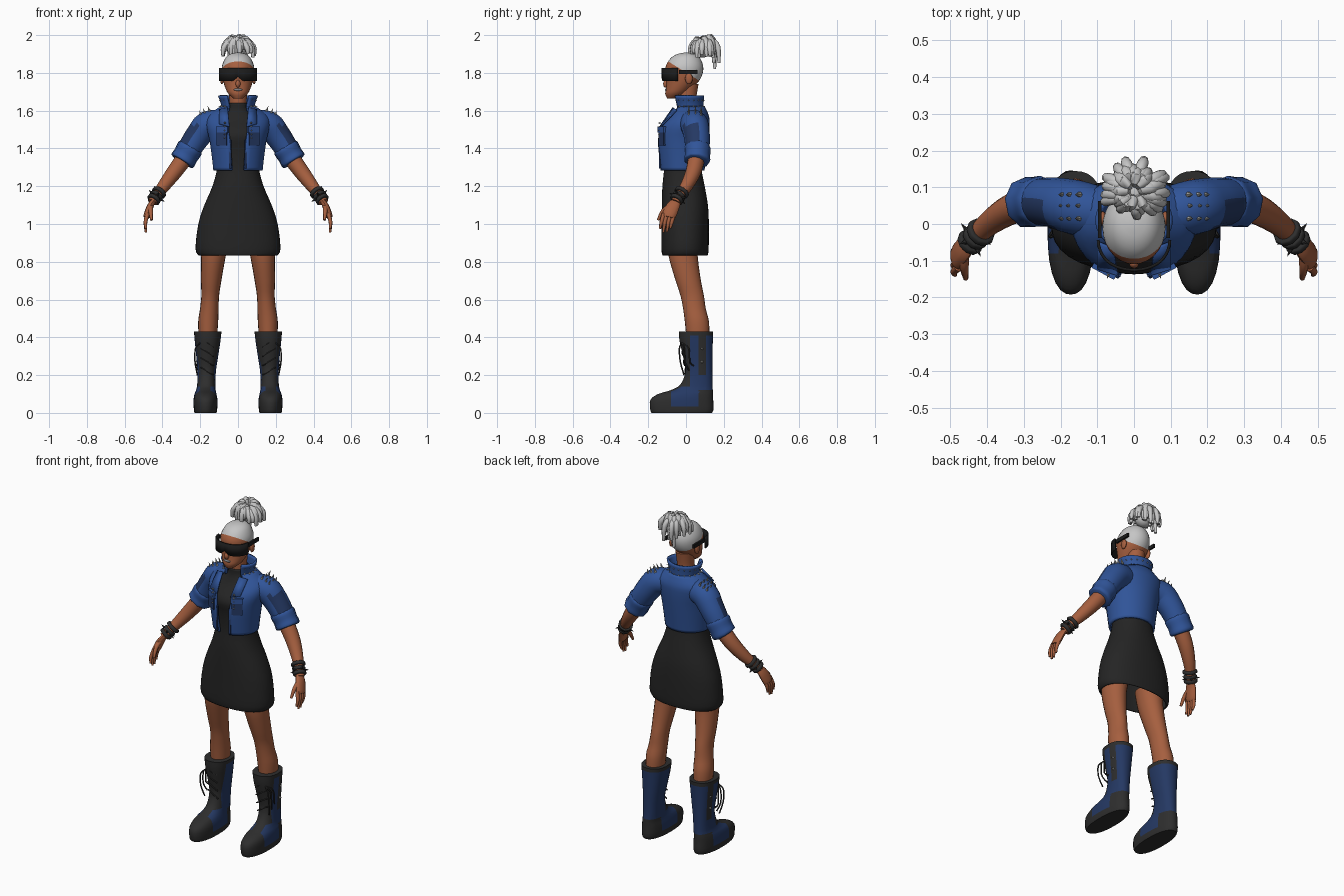
import bpy, bmesh, random
from math import sin, cos, pi, radians, exp
from mathutils import Vector as V, Matrix

cube = bpy.data.objects.get("Cube")
if cube:
    bpy.data.objects.remove(cube)
random.seed(4)


def material(name, *rgb):
    m = bpy.data.materials.new(name)
    m.use_nodes = True
    m.diffuse_color = (*rgb, 1)
    m.node_tree.nodes["Principled BSDF"].inputs["Base Color"].default_value = (*rgb, 1)
    return m


SKIN = material("warm brown skin", .38, .115, .05)
HAIR = material("silver hair", .56, .56, .56)
BLUE = material("blue denim", .03, .09, .32)
NAVY = material("dark denim", .018, .04, .125)
CLOTH = material("black cloth", .018, .018, .018)
LEATHER = material("charcoal leather", .027, .027, .027)
LENS = material("black lens", .011, .011, .011)
METAL = material("grey metal", .4, .4, .38)
LIP = material("grey lipstick", .22, .22, .23)


def finish(name, bm, mats, mirror=False, thick=0, angle=50):
    bmesh.ops.recalc_face_normals(bm, faces=bm.faces)
    me = bpy.data.meshes.new(name)
    bm.to_mesh(me)
    bm.free()
    ob = bpy.data.objects.new(name, me)
    bpy.context.collection.objects.link(ob)
    for m in mats:
        me.materials.append(m)
    if thick:
        mod = ob.modifiers.new("thickness", 'SOLIDIFY')
        mod.thickness, mod.offset = thick, 0
    if mirror:
        ob.modifiers.new("mirror", 'MIRROR')
    bpy.ops.object.select_all(action='DESELECT')
    ob.select_set(True)
    bpy.context.view_layer.objects.active = ob
    bpy.ops.object.shade_smooth_by_angle(angle=radians(angle))
    return ob


def smooth(rows, k=3):
    # Catmull-Rom interpolation of table rows
    out, last = [], len(rows) - 1
    for i in range(last):
        quad = [rows[max(0, min(last, i + j))] for j in (-1, 0, 1, 2)]
        for s in range(k):
            t = s / k
            out.append([b + t / 2 * (c - a + t * (2*a - 5*b + 4*c - d + t * (3*(b - c) + d - a)))
                        for a, b, c, d in zip(*quad)])
    return out + [list(rows[last])]


def sweep(bm, frames, n, power=2, caps=True):
    # frames: centre, two half axes, angular gap at the front
    rings = []
    for c, u, v, gap in frames:
        ring = []
        for i in range(n + (1 if gap else 0)):
            a = -pi / 2 + gap + (2 * pi - 2 * gap) * i / n
            f = (abs(cos(a)) ** power + abs(sin(a)) ** power) ** (-1 / power)
            ring.append(bm.verts.new(c + u * cos(a) * f + v * sin(a) * f))
        rings.append(ring)
    size = len(rings[0])
    for lo, hi in zip(rings, rings[1:]):
        for i in range(size if size == n else n):
            j = (i + 1) % size
            bm.faces.new((lo[i], lo[j], hi[j], hi[i]))
    if caps:
        bm.faces.new(rings[0])
        bm.faces.new(rings[-1])


def loft(name, rows, mats, n=28, power=2, caps=True, cuts=(), rule=None, **kw):
    # rows: z, x, y, half width, half depth, optional gap
    bm = bmesh.new()
    frames = [(V((r[1], r[2], r[0])), V((r[3], 0, 0)), V((0, r[4], 0)), r[5] if len(r) > 5 else 0)
              for r in smooth(rows)]
    sweep(bm, frames, n, power, caps)
    for co, no in cuts:
        bmesh.ops.bisect_plane(bm, geom=bm.verts[:] + bm.edges[:] + bm.faces[:],
                               plane_co=co, plane_no=no, dist=1e-5)
    for f in bm.faces:
        f.material_index = rule(f.calc_center_median()) if rule else 0
    return finish(name, bm, mats, **kw)


def add_tube(bm, rows, n=12, ref=(0, 1, 0), flat=1):
    # rows: x, y, z, radius
    pts = smooth(rows)
    frames = []
    for i, p in enumerate(pts):
        d = V(pts[min(i + 1, len(pts) - 1)][:3]) - V(pts[max(i - 1, 0)][:3])
        u = d.cross(V(ref)).normalized()
        v = d.cross(u).normalized()
        frames.append((V(p[:3]), u * p[3] * flat, v * p[3], 0))
    sweep(bm, frames, n)


def tubes(name, paths, mat, n=12, flat=1, ref=(0, 1, 0), mirror=True):
    bm = bmesh.new()
    for rows in paths:
        add_tube(bm, rows, n, ref, flat)
    return finish(name, bm, [mat], mirror)


def spikes(name, items, mat, r, h, mirror=True):
    bm = bmesh.new()
    for loc, d in items:
        m = Matrix.Translation(loc) @ V(d).to_track_quat('Z', 'Y').to_matrix().to_4x4()
        bmesh.ops.create_cone(bm, segments=6, radius1=r, radius2=0, depth=h, cap_ends=True,
                              matrix=m @ Matrix.Translation((0, 0, h / 3)))
    return finish(name, bm, [mat], mirror, angle=20)


def ball(name, loc, scale, mat, mirror=False):
    bm = bmesh.new()
    bmesh.ops.create_uvsphere(bm, u_segments=14, v_segments=8, radius=1,
                              matrix=Matrix.Translation(loc) @ Matrix.Diagonal((*scale, 1)))
    return finish(name, bm, [mat], mirror)


def box(name, loc, size, mat, turn=0):
    bm = bmesh.new()
    bmesh.ops.create_cube(bm, size=1, matrix=Matrix.Translation(loc) @ Matrix.Rotation(turn, 4, 'Z')
                          @ Matrix.Diagonal((*size, 1)))
    return finish(name, bm, [mat], True)


# Head with cropped hair above a slanted hairline
hairline = V((0, .62, 1))
loft("head", [(1.665, 0, -.075, .025, .025), (1.69, 0, -.055, .052, .055), (1.72, 0, -.036, .067, .07),
              (1.76, 0, -.016, .079, .087), (1.8, 0, -.01, .085, .099), (1.84, 0, -.008, .084, .098),
              (1.88, 0, -.003, .066, .076), (1.9, 0, 0, .042, .045), (1.907, 0, 0, .01, .01)],
     [SKIN, HAIR], cuts=[((0, 0, 1.802), hairline)], rule=lambda c: int(c.dot(hairline) > 1.802))
loft("neck", [(1.58, 0, .012, .05, .05), (1.65, 0, .003, .046, .05), (1.74, 0, .01, .05, .056)], [SKIN])
ball("nose", (0, -.108, 1.742), (.013, .013, .02), SKIN)
ball("lips", (0, -.101, 1.711), (.024, .011, .008), LIP)
ball("ears", (.085, .015, 1.77), (.01, .02, .03), SKIN, True)

# Wraparound sunglasses with a nose notch
bm = bmesh.new()
cols = []
for i in range(25):
    a = radians(-85 + 170 * i / 24)
    x, y = .098 * sin(a), -.025 - .1 * cos(a) ** .7
    low = 1.757 + .022 * exp(-(x / .016) ** 2)
    cols.append([bm.verts.new((x, y, z)) for z in (low, 1.825)])
for p, q in zip(cols, cols[1:]):
    bm.faces.new((p[0], q[0], q[1], p[1]))
finish("sunglasses", bm, [LENS], thick=.008)
box("sunglasses_temples", (.093, .012, 1.805), (.01, .1, .022), LENS)

# Gathered locks spilling from a bun
ball("bun_core", (0, .085, 1.925), (.05, .05, .045), HAIR)
bm = bmesh.new()
for i in range(34):
    a = i * 2.4
    reach = random.uniform(.05, .09)
    ca, sa = cos(a), sin(a)
    drop = random.uniform(.01, .05) + max(0, sa) * random.uniform(.02, .1)
    top = 2.03 - reach * .75
    add_tube(bm, [(.015 * ca, .085 + .015 * sa, 1.9, .012),
                  (reach * .5 * ca, .095 + reach * .5 * sa, top, .015),
                  (reach * ca, .1 + reach * .85 * sa, top - .03, .015),
                  (reach * 1.08 * ca, .1 + reach * .92 * sa, top - .04 - drop, .008)],
             8, (-sa, ca, 0))
finish("hair_locks", bm, [HAIR])

# High-necked dress
loft("dress", [(.835, 0, -.005, .205, .117), (.87, 0, -.005, .222, .122), (1, 0, -.004, .207, .122),
               (1.1, 0, -.006, .175, .119), (1.2, 0, -.013, .132, .109), (1.3, 0, -.017, .108, .096),
               (1.4, 0, -.016, .118, .104), (1.48, 0, -.018, .128, .115), (1.55, 0, .008, .11, .08),
               (1.6, 0, .012, .06, .06), (1.64, 0, .008, .051, .054)],
     [CLOTH], n=36, power=2.25, caps=False, thick=.006)

# Open cropped jacket with raised collar
loft("jacket_body", [(1.285, 0, -.02, .125, .112, .25), (1.35, 0, -.02, .132, .12, .27),
                     (1.45, 0, -.018, .146, .13, .3), (1.52, 0, -.005, .163, .123, .36),
                     (1.57, 0, .016, .155, .1, .5), (1.62, 0, .02, .085, .073, .65)],
     [BLUE], caps=False, thick=.012)
loft("jacket_collar", [(1.595, 0, .018, .082, .07, .65), (1.63, 0, .015, .083, .072, .6),
                       (1.68, 0, .01, .1, .08, .62)], [BLUE], caps=False, thick=.012)
bm = bmesh.new()
bm.faces.new([bm.verts.new(p) for p in ((.045, -.137, 1.515), (.1, -.12, 1.53),
                                        (.1, -.05, 1.605), (.055, -.068, 1.615))])
finish("lapels", bm, [BLUE], True, thick=.009)
box("pocket_flaps", (.082, -.129, 1.5), (.07, .014, .03), BLUE, .5)
box("pocket_bodies", (.084, -.128, 1.45), (.06, .01, .07), NAVY, .5)
box("zip_strips", (.042, -.139, 1.37), (.012, .008, .15), NAVY, .2)

# Sleeves with darker outer panels and rolled cuffs
sleeves = tubes("sleeves", [[(.09, .03, 1.535, .07), (.16, .045, 1.525, .075), (.205, .056, 1.475, .07),
                             (.24, .06, 1.425, .066), (.28, .06, 1.36, .06)]], BLUE, 18)
sleeves.data.materials.append(NAVY)
for f in sleeves.data.polygons:
    if f.normal.dot(V((.75, -.4, .5)).normalized()) > .72 and 1.41 < f.center.z < 1.53:
        f.material_index = 1
tubes("rolled_cuffs", [[(.248, .06, 1.412, .062), (.255, .06, 1.4, .071), (.275, .06, 1.366, .068),
                        (.292, .058, 1.338, .07), (.297, .057, 1.33, .06)]], BLUE, 9)

# Bare arms and hands
tubes("forearms", [[(.26, .06, 1.38, .045), (.33, .042, 1.285, .042), (.39, .005, 1.205, .034),
                    (.435, -.038, 1.145, .025), (.452, -.055, 1.115, .026)]], SKIN, 16)
tubes("palms", [[(.445, -.048, 1.125, .024), (.464, -.068, 1.095, .035),
                 (.48, -.088, 1.05, .037), (.485, -.093, 1.035, .03)]], SKIN, 12, .5)
fingers = [[(.478, y, 1.055, .011), (.49, y - .012, 1.01, .01), (.487, y - .02, tip, .006)]
           for y, tip in ((-.118, .975), (-.1, .955), (-.081, .958), (-.063, .978))]
fingers.append([(.462, -.075, 1.1, .014), (.462, -.12, 1.07, .012), (.458, -.148, 1.02, .007)])
tubes("fingers", fingers, SKIN, 8)

# Stacked wrist bands
axis = V((.45, -.43, -.6)).normalized()
bands = []
for k, size in ((-.035, .04), (-.008, .036), (.018, .037)):
    centre = V((.436, -.04, 1.143)) + axis * k
    bands.append([(*(centre + axis * t), r) for t, r in ((-.01, size * .8), (-.007, size),
                                                         (.007, size), (.01, size * .8))])
tubes("wrist_bands", bands, LEATHER, 10)
side = axis.cross(V((0, 1, 0))).normalized()
other = axis.cross(side)
dirs = [side * cos(a) + other * sin(a) for a in (.3, 1.6, 2.8, 4, 5.2)]
spikes("wrist_studs", [(V((.436, -.04, 1.143)) + d * .035, d) for d in dirs], LEATHER, .008, .025)

# Metal studs on shoulders, collar and chest
spikes("shoulder_spikes", [((x, y, 1.598 - (x - .15) * .5), (.4, 0, 1)) for x in (.15, .175, .195)
                           for y in (.015, .05, .08)], METAL, .008, .036)
spikes("collar_studs", [((.092 * cos(a), .014 + .077 * sin(a), z), (cos(a), sin(a), .1))
                        for z in (1.622, 1.655) for a in (-.7, -.35, 0, .35, .7, 1.05, 1.4)],
       METAL, .006, .014)
spikes("chest_studs", [((.07, -.138, 1.535 - .02 * i), (.3, -1, 0)) for i in range(5)], METAL, .006, .014)

# Legs
loft("legs", [(.92, .118, -.015, .074, .08), (.83, .13, -.015, .065, .077), (.7, .142, .012, .054, .067),
              (.62, .147, .033, .047, .062), (.55, .152, .045, .049, .06), (.48, .158, .058, .053, .064),
              (.38, .16, .064, .047, .06)], [SKIN], n=20, mirror=True)


# Tall boots: leather toe, heel, tongue and strap on denim
def boot_colour(c):
    sole, rim = c.z < .035, c.z > .41
    front = c.y < .02 if c.z > .14 else c.y < -.08 or (abs(c.x - .172) < .03 and c.y < .05)
    heel = c.z < .12 and c.y > .07
    strap = c.x > .17 and .065 < c.y < .105 and c.z > .2
    return int(sole or rim or front or heel or strap)


flat_cuts = [((0, 0, z), (0, 0, 1)) for z in (.035, .12, .14, .2, .41)]
side_cuts = [((0, y, 0), (0, 1, 0)) for y in (-.08, .02, .065, .105)]
loft("boots", [(0, .172, -.022, .058, .16), (.02, .172, -.022, .062, .168), (.07, .172, -.022, .063, .166),
               (.1, .172, -.002, .058, .145), (.12, .17, .03, .052, .112), (.15, .168, .055, .048, .085),
               (.22, .166, .068, .049, .071), (.3, .163, .062, .058, .078), (.38, .161, .054, .068, .088),
               (.432, .16, .053, .073, .091)],
     [NAVY, LEATHER], power=2.3, cuts=flat_cuts + side_cuts, rule=boot_colour, mirror=True)

# Crossed and dangling laces
laces = [[(.13, .018 - z * .1, z, .004), (.163, -.004 - (z - .2) * .17, z + .02, .004),
          (.198, .018 - z * .1, z + .04, .004)] for z in (.2, .25, .3, .35)]
laces += [[(.2, -.022, .37, .004), (.225, -.035 + o, .34, .004), (.228, -.03 + o, .27, .004),
           (.215, -.01 + o, .2 + o, .004)] for o in (0, .025, .05)]
tubes("boot_laces", laces, LEATHER, 6)
spikes("boot_buckles", [((.222, .085, z), (1, 0, 0)) for z in (.27, .34)], METAL, .008, .012)
